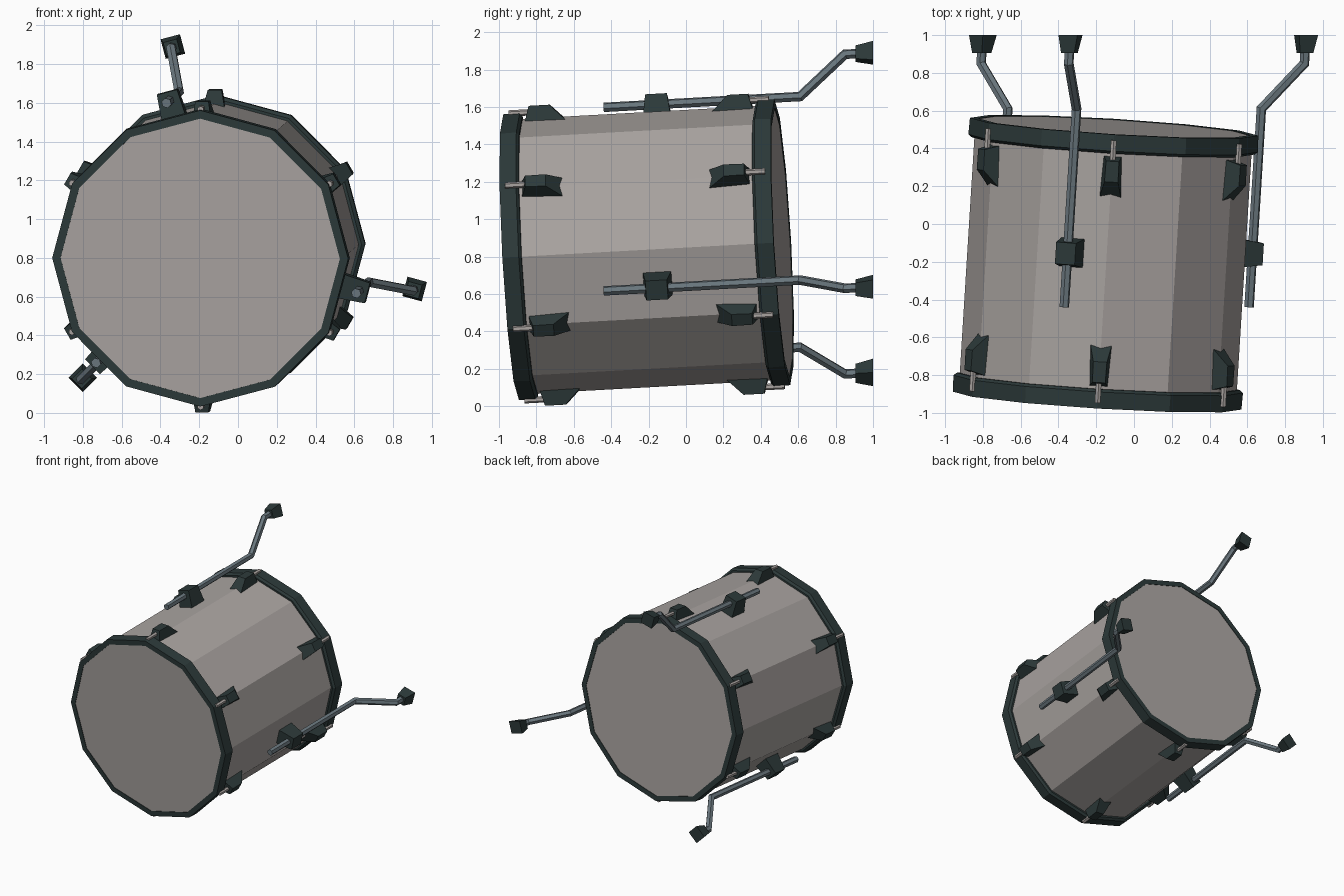
import bpy, bmesh, math
from mathutils import Vector

if "Cube" in bpy.data.objects:
    bpy.data.objects.remove(bpy.data.objects["Cube"])

# Drum frame: tilted axis starting at the centre of the front face
AXIS = Vector((0.062, 1.0, 0.055)).normalized()
ORIGIN = Vector((-0.195, -0.935, 0.797))
RIGHT = (Vector((1, 0, 0)) - AXIS * AXIS.x).normalized()
UP = RIGHT.cross(AXIS)
LENGTH = 1.455


def material(name, rgb):
    m = bpy.data.materials.new(name)
    m.diffuse_color = (*rgb, 1)
    m.use_nodes = True
    m.node_tree.nodes["Principled BSDF"].inputs["Base Color"].default_value = m.diffuse_color
    return m


SHELL = material("warm_grey", (0.40, 0.37, 0.355))
DARK = material("dark_green_grey", (0.025, 0.041, 0.041))
STEEL = material("blue_grey_steel", (0.145, 0.185, 0.21))


def radial(a):
    return RIGHT * math.cos(math.radians(a)) + UP * math.sin(math.radians(a))


def tangent(a):
    return radial(a + 90)


def at(a, r, w, t=0.0):
    """Point at angle a, radius r, distance w along the drum, t sideways."""
    return ORIGIN + AXIS * w + radial(a) * r + tangent(a) * t


def at_y(a, r, y):
    """Point at angle a and radius r lying on a given world y."""
    p = at(a, r, 0)
    return p + AXIS * ((y - p.y) / AXIS.y)


def loft(name, rings, mat, closed=False):
    """Skin a list of point rings; closed joins last to first, else caps ends."""
    bm = bmesh.new()
    vs = [[bm.verts.new(p) for p in ring] for ring in rings]
    n = len(vs[0])
    pairs = list(zip(vs, vs[1:])) + ([(vs[-1], vs[0])] if closed else [])
    for a, b in pairs:
        for i in range(n):
            j = (i + 1) % n
            bm.faces.new((a[i], a[j], b[j], b[i]))
    if not closed:
        bm.faces.new(vs[0])
        bm.faces.new(vs[-1])
    bmesh.ops.recalc_face_normals(bm, faces=bm.faces)
    me = bpy.data.meshes.new(name)
    bm.to_mesh(me)
    bm.free()
    me.materials.append(mat)
    ob = bpy.data.objects.new(name, me)
    bpy.context.collection.objects.link(ob)
    return ob


def dodecagon(r, w):
    return [at(i * 30, r, w) for i in range(12)]


def quad(a, r, w0, w1, t0, t1):
    return [at(a, r, w0, -t0), at(a, r, w0, t0), at(a, r, w1, t1), at(a, r, w1, -t1)]


def tube(name, pts, radius, a, mat, sides=6):
    """Mitred tube along a path bending in the radial plane at angle a."""
    side = tangent(a)
    rings = []
    for i, p in enumerate(pts):
        d0 = (p - pts[max(i - 1, 0)]).normalized()
        d1 = (pts[min(i + 1, len(pts) - 1)] - p).normalized()
        d0, d1 = (d0 if i else d1), (d1 if i < len(pts) - 1 else d0)
        d = (d0 + d1).normalized()
        n = side.cross(d).normalized() / max(d.dot(d1), 0.5)
        rings.append([p + (n * math.cos(k) + side * math.sin(k)) * radius
                      for k in (math.tau * j / sides for j in range(sides))])
    return loft(name, rings, mat)


# Shell
loft("shell", [dodecagon(0.735, 0.03), dodecagon(0.735, LENGTH - 0.03)], SHELL)

for end in ("front", "back"):
    def along(w, end=end):
        return w if end == "front" else LENGTH - w

    # Hoop with a chamfer towards the shell, and the head inside it
    profile = [(0.722, 0.0), (0.765, 0.0), (0.768, 0.088), (0.75, 0.102), (0.722, 0.102)]
    loft(end + "_hoop", [dodecagon(r, along(w)) for r, w in profile], DARK, closed=True)
    loft(end + "_head", [dodecagon(0.725, along(0.004)), dodecagon(0.725, along(0.025))], SHELL)

    # Lugs and tension rods on every second corner
    for i in range(6):
        a = 30 + 60 * i
        loft(f"{end}_lug_{i + 1}", [
            quad(a, 0.715, along(0.115), along(0.338), 0.048, 0.057),
            quad(a, 0.803, along(0.14), along(0.25), 0.034, 0.036)], DARK)
        tube(f"{end}_tension_rod_{i + 1}",
             [at(a, 0.768, along(0.03)), at(a, 0.768, along(0.15))], 0.017, a, SHELL)

# Three legs with clamp and rubber foot
for i, a in enumerate((105, 225, 345)):
    path = [at_y(a, r, y) for r, y in
            ((0.80, -0.44), (0.80, 0.61), (1.02, 0.85), (1.02, 0.95))]
    tube(f"leg_{i + 1}", path, 0.026, a, STEEL)

    w = (at_y(a, 0.8, -0.155) - ORIGIN).dot(AXIS)
    loft(f"leg_clamp_{i + 1}", [quad(a, 0.70, w - 0.077, w + 0.077, 0.064, 0.064),
                                quad(a, 0.845, w - 0.058, w + 0.058, 0.054, 0.054)], DARK)

    rings = []
    for y, h in ((0.905, 0.036), (1.0, 0.052)):
        c = at_y(a, 1.02, y)
        c.y = 0
        ring = [c + radial(a) * h * u + tangent(a) * h * v
                for u, v in ((-1, -1), (1, -1), (1, 1), (-1, 1))]
        rings.append([Vector((p.x, y, p.z)) for p in ring])
    loft(f"leg_foot_{i + 1}", rings, DARK)
